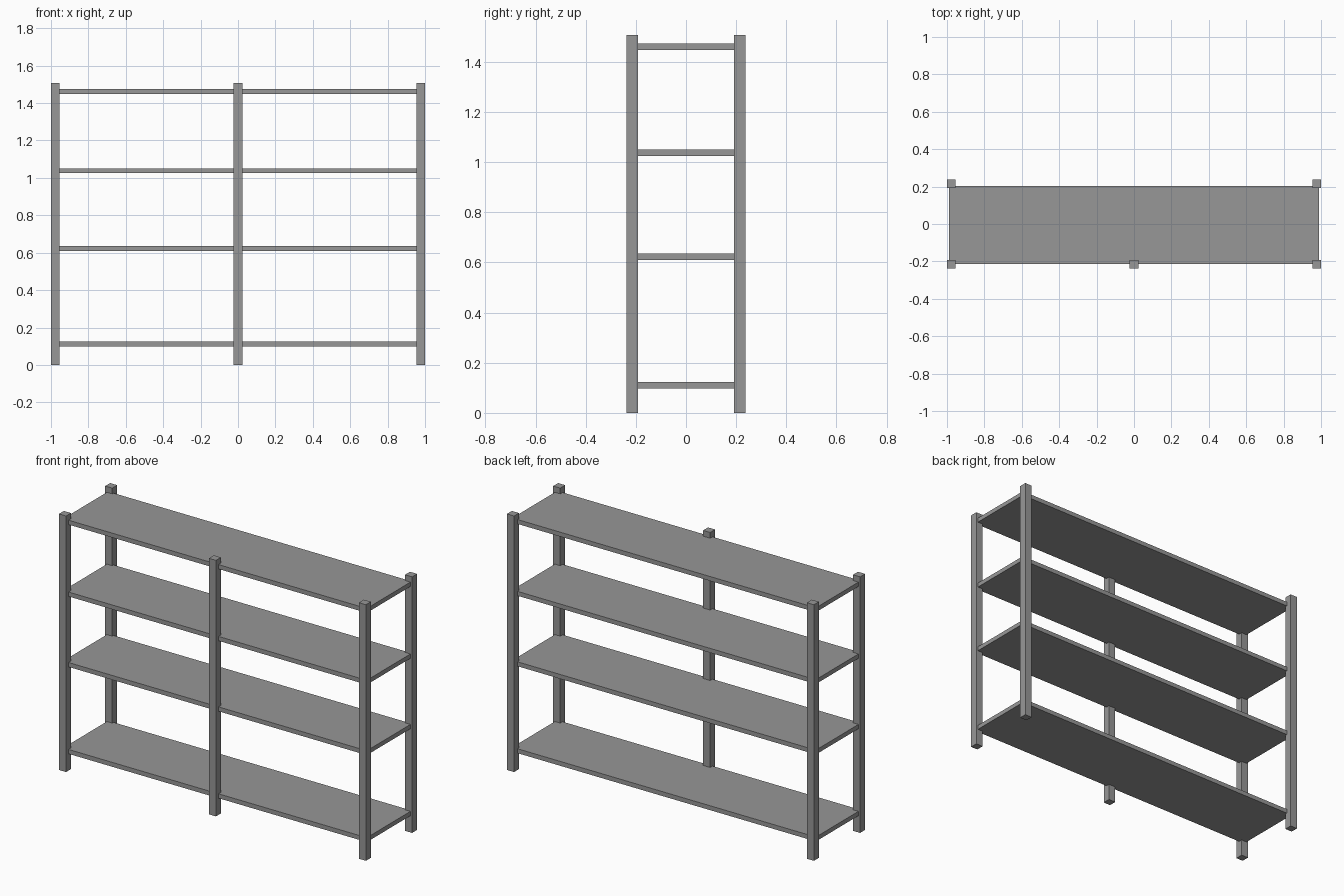
import bpy

cube = bpy.data.objects.get("Cube")
if cube:
    bpy.data.objects.remove(cube, do_unlink=True)

# Single grey finish
grey = bpy.data.materials.new("grey_metal")
grey.use_nodes = True
colour = (0.31, 0.31, 0.31, 1)
grey.diffuse_color = colour
grey.node_tree.nodes["Principled BSDF"].inputs["Base Color"].default_value = colour


def box(name, centre, size):
    bpy.ops.mesh.primitive_cube_add(size=1, location=centre)
    obj = bpy.context.object
    obj.name = name
    obj.scale = size
    bpy.ops.object.transform_apply(location=False, rotation=False, scale=True)
    obj.data.materials.append(grey)
    return obj


HEIGHT = 1.508
POST = 0.046
POST_X = 1 - POST / 2
POST_Y = 0.238 - POST / 2

# Upright posts: four corners and one at the front centre
posts = {
    "front_left_post": (POST_X, -POST_Y),
    "front_right_post": (-POST_X, -POST_Y),
    "back_left_post": (POST_X, POST_Y),
    "back_right_post": (-POST_X, POST_Y),
    "front_centre_post": (0, -POST_Y),
}
for name, (x, y) in posts.items():
    box(name, (x, y, HEIGHT / 2), (POST, POST, HEIGHT))

# Shelf boards, their ends let into the posts
levels = {"bottom": 0.111, "lower": 0.623, "upper": 1.038, "top": 1.461}
for name, z in levels.items():
    box(name + "_shelf", (0, -0.005, z), (1.978, 0.418, 0.026))
